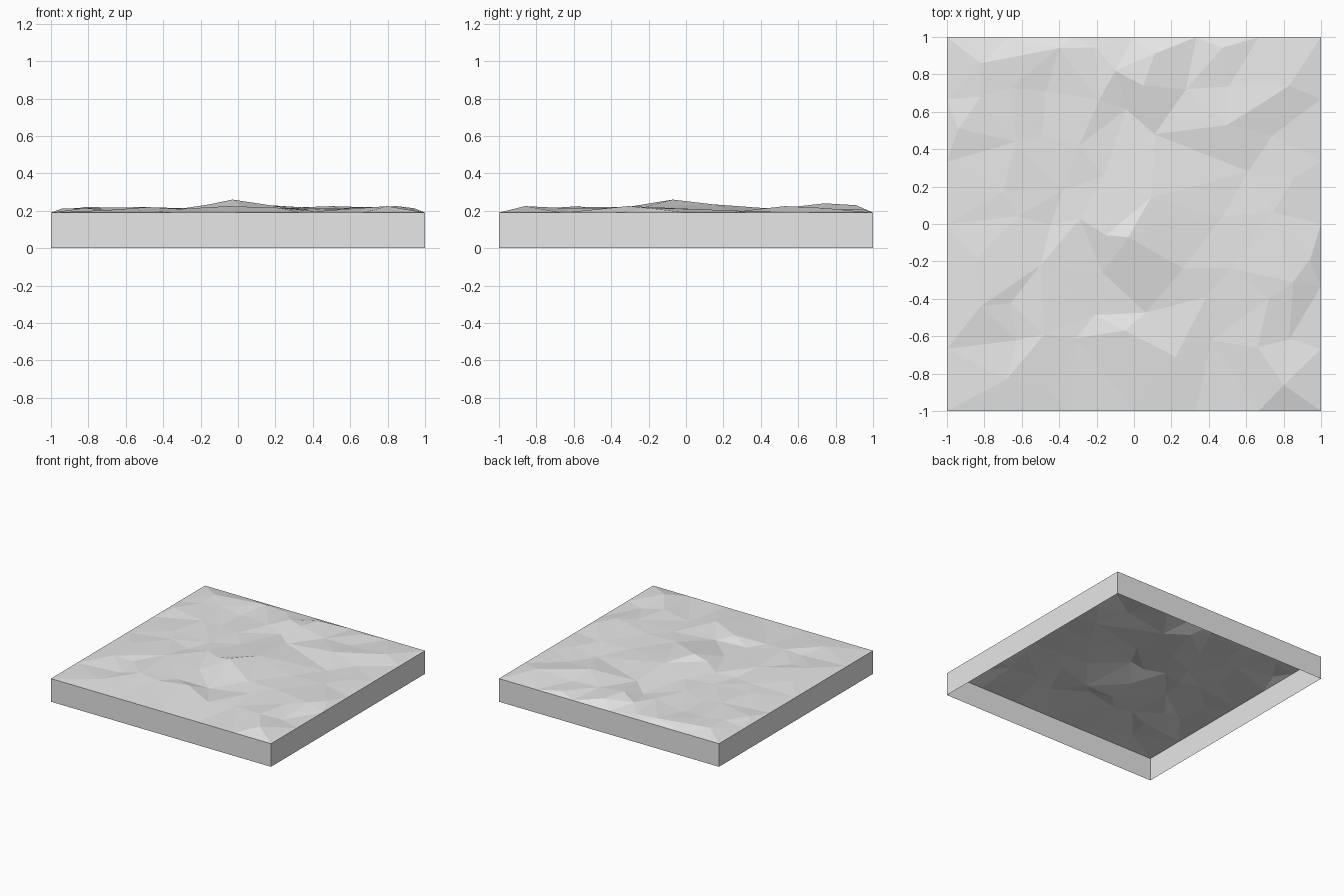
import bpy
import bmesh
import random
from mathutils import Vector
from mathutils.geometry import delaunay_2d_cdt

default = bpy.data.objects.get("Cube")
if default:
    bpy.data.objects.remove(default)

random.seed(4)
RIM = 0.19          # height of the straight side walls
UNIT = 0.01         # crest coordinates are in hundredths
RISE = 0.005        # crest heights are in steps above the rim
GRID = 9            # filler points per side
SIDE_STEPS = 6      # edge points per side of the rim

# One stone colour for the whole slab
stone = bpy.data.materials.new("pale_stone")
stone.use_nodes = True
grey = (0.8, 0.8, 0.8, 1)
stone.diffuse_color = grey
stone.node_tree.nodes["Principled BSDF"].inputs["Base Color"].default_value = grey

# Main crests: each is a line of (x, y, height) points kept as a crease
creases = [
    [(-17, -26, 3), (-3, -7, 14), (15, 0, 8)],
    [(-15, -6, 9), (9, 14, 9)],
    [(-68, -83, 3), (-48, -59, 6)],
    [(-31, -61, 4), (-5, -57, 7)],
    [(-82, -44, 5), (-50, -22, 6)],
    [(-70, 17, 5), (-62, 4, 5)],
    [(-82, 68, 5), (-63, 44, 5)],
    [(-82, 86, 6), (-40, 94, 5)],
    [(-10, 82, 6), (11, 91, 8)],
    [(5, 74, 10), (11, 48, 4)],
    [(50, 53, 7), (83, 74, 5)],
    [(72, -40, 5), (85, -31, 7)],
    [(80, -86, 7), (66, -66, 5)],
]

points, heights, edges = [], [], []


def add_point(x, y, z):
    points.append(Vector((x, y)))
    heights.append(z)


for crease in creases:
    for i, (x, y, h) in enumerate(crease):
        if i:
            edges.append((len(points) - 1, len(points)))
        add_point(x * UNIT, y * UNIT, RIM + h * RISE)

# Level rim around the square, with a few points along each side
for i in range(SIDE_STEPS):
    t = -1 + 2 * i / SIDE_STEPS
    for x, y in ((t, -1), (1, t), (-t, 1), (-1, -t)):
        add_point(x, y, RIM)


def scattered(step):
    return -0.9 + 1.8 * step / (GRID - 1) + random.uniform(-0.07, 0.07)


# Low rubble between the crests
for i in range(GRID):
    for j in range(GRID):
        p = Vector((scattered(i), scattered(j)))
        inside = max(abs(p.x), abs(p.y)) < 0.95
        if inside and min((p - q).length for q in points) > 0.13:
            add_point(p.x, p.y, RIM + random.uniform(0.004, 0.026))

flat, _, triangles, origin, _, _ = delaunay_2d_cdt(points, edges, [], 0, 1e-5)

# Faceted top
bm = bmesh.new()
verts = [bm.verts.new((p.x, p.y, heights[source[0]]))
         for p, source in zip(flat, origin)]
for triangle in triangles:
    bm.faces.new([verts[k] for k in triangle])

# Straight walls below the rim, open underneath
rim_edges = [edge for edge in bm.edges if edge.is_boundary]
walls = bmesh.ops.extrude_edge_only(bm, edges=rim_edges)
for item in walls["geom"]:
    if isinstance(item, bmesh.types.BMVert):
        item.co.z = 0

# Face every surface outward
bm.normal_update()
for face in bm.faces:
    centre = face.calc_center_median()
    is_wall = abs(face.normal.z) < 0.01
    outward = Vector((centre.x, centre.y, 0)) if is_wall else Vector((0, 0, 1))
    if face.normal.dot(outward) < 0:
        face.normal_flip()

mesh = bpy.data.meshes.new("rough_ground_slab")
bm.to_mesh(mesh)
bm.free()
mesh.materials.append(stone)
slab = bpy.data.objects.new("rough_ground_slab", mesh)
bpy.context.collection.objects.link(slab)
